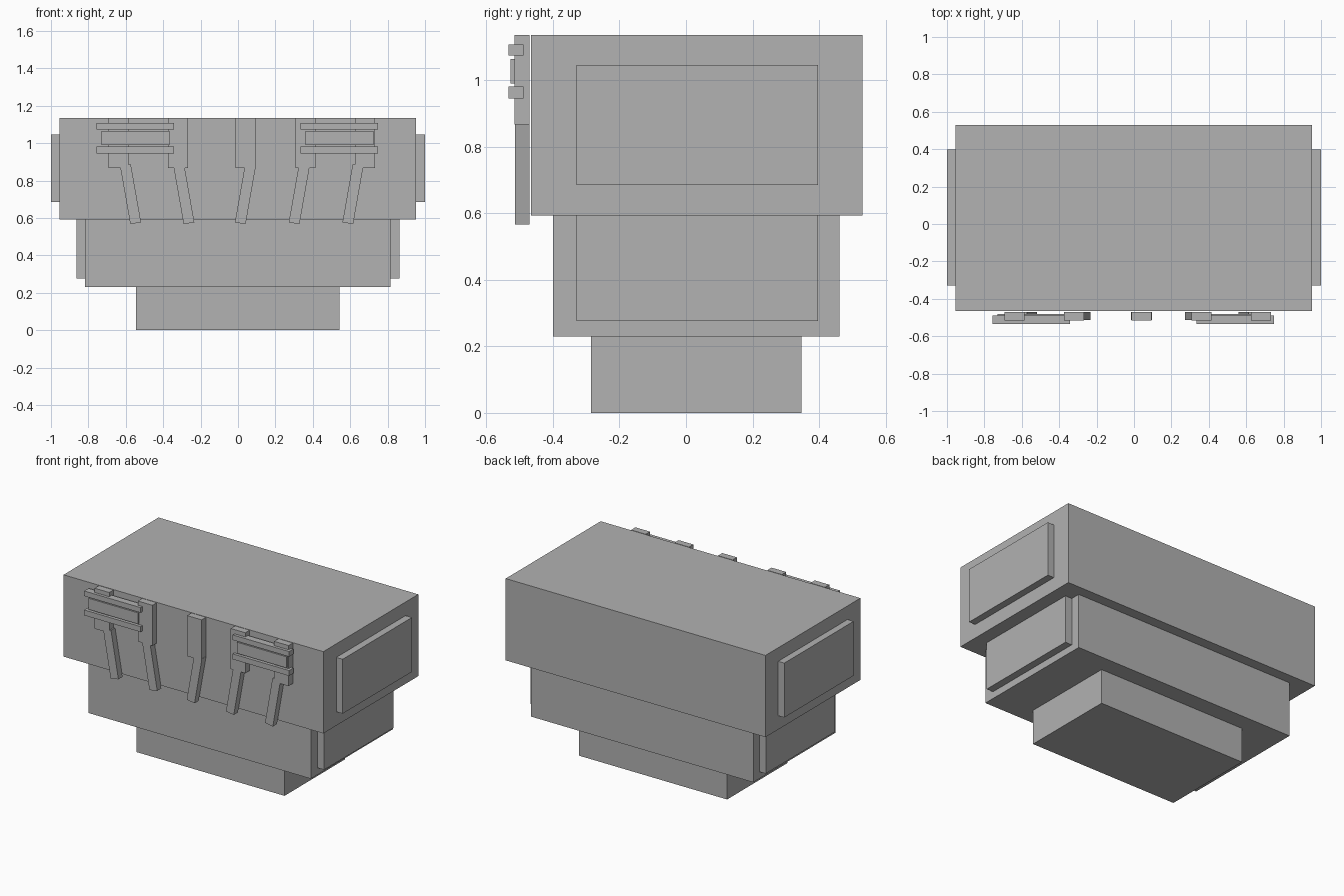
import bpy, math

if "Cube" in bpy.data.objects:
    bpy.data.objects.remove(bpy.data.objects["Cube"])

# One grey for everything
grey = bpy.data.materials.new("grey")
grey.diffuse_color = (0.445, 0.445, 0.445, 1)
grey.use_nodes = True
grey.node_tree.nodes["Principled BSDF"].inputs["Base Color"].default_value = grey.diffuse_color


def prism(name, outline, y0, y1):
    """Extrude an x/z outline (counter-clockwise seen from the front) along y."""
    n = len(outline)
    verts = [(x, y, z) for y in (y0, y1) for x, z in outline]
    faces = [tuple(range(n)), tuple(range(2 * n - 1, n - 1, -1))]
    faces += [(i, i + n, (i + 1) % n + n, (i + 1) % n) for i in range(n)]
    mesh = bpy.data.meshes.new(name)
    mesh.from_pydata(verts, [], faces)
    mesh.materials.append(grey)
    obj = bpy.data.objects.new(name, mesh)
    bpy.context.collection.objects.link(obj)
    return obj


def box(name, x0, x1, y0, y1, z0, z1):
    return prism(name, [(x0, z0), (x1, z0), (x1, z1), (x0, z1)], y0, y1)


# Stepped body
box("base", -0.545, 0.542, -0.286, 0.347, 0, 0.23)
box("middle_body", -0.817, 0.815, -0.4, 0.461, 0.23, 0.593)
box("upper_body", -0.955, 0.953, -0.466, 0.53, 0.593, 1.136)

# Raised panels on both ends
for side, s in (("left", -1), ("right", 1)):
    for part, inner, outer, z0, z1 in (("upper", 0.95, 1.0, 0.685, 1.046),
                                       ("lower", 0.81, 0.864, 0.276, 0.6)):
        x0, x1 = sorted((s * inner, s * outer))
        box(f"{side}_{part}_panel", x0, x1, -0.33, 0.397, z0, z1)

# Five bent fingers: upright block plus a leaning tip (left edge, tip centre, lean)
FINGER_Y = (-0.515, -0.47)
fingers = ((-0.692, -0.547, 1), (-0.375, -0.262, 1), (-0.013, 0.012, -1),
           (0.307, 0.3, -1), (0.625, 0.587, -1))
tilt = math.radians(10)
for i, (x, tip, lean) in enumerate(fingers, 1):
    box(f"finger_{i}", x, x + 0.107, *FINGER_Y, 0.867, 1.136)
    ux, uz = -lean * math.sin(tilt), math.cos(tilt)    # direction up the tip
    px, pz = uz, -ux                                   # direction across it
    corners = [(tip + a * px + b * ux, 0.572 + a * pz + b * uz)
               for a, b in ((-0.029, 0), (0.029, 0), (0.029, 0.315), (-0.029, 0.315))]
    prism(f"finger_tip_{i}", corners, -0.514, -0.471)

# Grips: two bars with a plate between, one on each side
for side, cx in (("left", -0.549), ("right", 0.542)):
    box(f"{side}_top_bar", cx - 0.207, cx + 0.207, -0.534, -0.488, 1.074, 1.108)
    box(f"{side}_bottom_bar", cx - 0.207, cx + 0.207, -0.534, -0.488, 0.946, 0.982)
    box(f"{side}_grip_plate", cx - 0.182, cx + 0.182, -0.527, -0.48, 0.99, 1.064)
